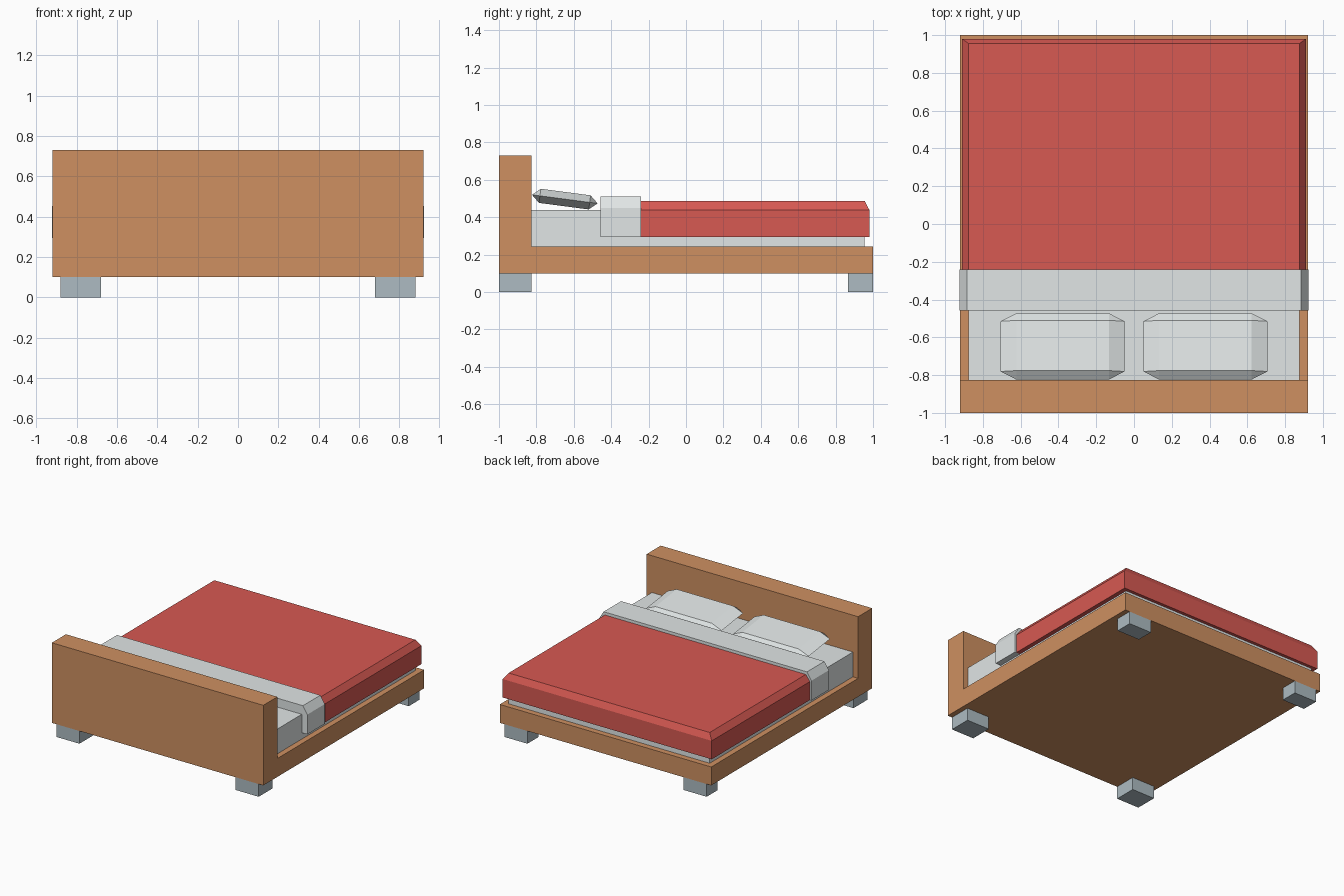
import bpy, bmesh, math
from mathutils import Matrix

if "Cube" in bpy.data.objects:
    bpy.data.objects.remove(bpy.data.objects["Cube"])


def material(name, rgb):
    m = bpy.data.materials.new(name)
    m.diffuse_color = (*rgb, 1)
    m.use_nodes = True
    m.node_tree.nodes["Principled BSDF"].inputs["Base Color"].default_value = m.diffuse_color
    return m


WOOD = material("wood", (0.62, 0.28, 0.12))
RED = material("red_fabric", (0.68, 0.10, 0.085))
METAL = material("leg_grey", (0.42, 0.50, 0.54))
WHITE = material("white_fabric", (0.75, 0.79, 0.79))


def finish(name, bm, mat):
    bmesh.ops.recalc_face_normals(bm, faces=bm.faces)
    me = bpy.data.meshes.new(name)
    bm.to_mesh(me)
    bm.free()
    me.materials.append(mat)
    ob = bpy.data.objects.new(name, me)
    bpy.context.collection.objects.link(ob)
    return ob


def prism(name, points, shift, mat):
    """Extrude a closed 3D outline along shift."""
    bm = bmesh.new()
    face = bm.faces.new([bm.verts.new(p) for p in points])
    ext = bmesh.ops.extrude_face_region(bm, geom=[face], use_keep_orig=True)
    verts = [g for g in ext["geom"] if isinstance(g, bmesh.types.BMVert)]
    bmesh.ops.translate(bm, verts=verts, vec=shift)
    return finish(name, bm, mat)


def box(name, x0, x1, y0, y1, z0, z1, mat):
    pts = [(x0, y0, z0), (x1, y0, z0), (x1, y1, z0), (x0, y1, z0)]
    return prism(name, pts, (0, 0, z1 - z0), mat)


def loft(name, rings, mat):
    """Join rectangles given as (half width, y0, y1, z) and cap both ends."""
    bm = bmesh.new()
    loops = [[bm.verts.new(p) for p in
              ((-w, a, z), (w, a, z), (w, b, z), (-w, b, z))]
             for w, a, b, z in rings]
    for lo, hi in zip(loops, loops[1:]):
        for i in range(4):
            j = (i + 1) % 4
            bm.faces.new((lo[i], lo[j], hi[j], hi[i]))
    bm.faces.new(loops[0])
    bm.faces.new(loops[-1])
    return finish(name, bm, mat)


# Frame and headboard: one L-shaped side profile
side = [(-1, 0.10), (1, 0.10), (1, 0.245), (-0.825, 0.245), (-0.825, 0.73), (-1, 0.73)]
prism("frame_and_headboard", [(-0.92, y, z) for y, z in side], (1.84, 0, 0), WOOD)

# Legs
for sx, side_name in ((-1, "left"), (1, "right")):
    x0, x1 = sorted((sx * 0.68, sx * 0.88))
    box(f"head_leg_{side_name}", x0, x1, -1, -0.825, 0, 0.10, METAL)
    box(f"foot_leg_{side_name}", x0, x1, 0.865, 1, 0, 0.10, METAL)

# Mattress
box("mattress", -0.875, 0.875, -0.825, 0.955, 0.245, 0.44, WHITE)

# Blanket: hollow cover with a chamfered top edge
loft("blanket", [
    (0.87, -0.21, 0.95, 0.435),
    (0.87, -0.21, 0.95, 0.295),
    (0.91, -0.24, 0.98, 0.295),
    (0.91, -0.24, 0.98, 0.44),
    (0.875, -0.24, 0.955, 0.487),
], RED)

# Folded sheet: arch-shaped band over the mattress
half = [(0.873, 0.438), (0.873, 0.295), (0.923, 0.295), (0.923, 0.45), (0.885, 0.51)]
arch = half + [(-x, z) for x, z in reversed(half)]
prism("folded_sheet", [(x, -0.457, z) for x, z in arch], (0, 0.217, 0), WHITE)

# Pillows: hull of two small rectangles and a wider middle outline
for sx, side_name in ((-1, "left"), (1, "right")):
    bm = bmesh.new()
    for x in (-1, 1):
        for y in (-1, 1):
            for p in ((0.245, 0.134, 0.038), (0.245, 0.134, -0.038),
                      (0.328, 0.134, 0), (0.245, 0.177, 0)):
                bm.verts.new((x * p[0], y * p[1], p[2]))
    bmesh.ops.convex_hull(bm, input=bm.verts)
    bmesh.ops.dissolve_limit(bm, angle_limit=0.01, verts=bm.verts, edges=bm.edges)
    bm.transform(Matrix.Translation((sx * 0.378, -0.648, 0.497))
                 @ Matrix.Rotation(math.radians(-7.5), 4, 'X'))
    finish(f"pillow_{side_name}", bm, WHITE)
